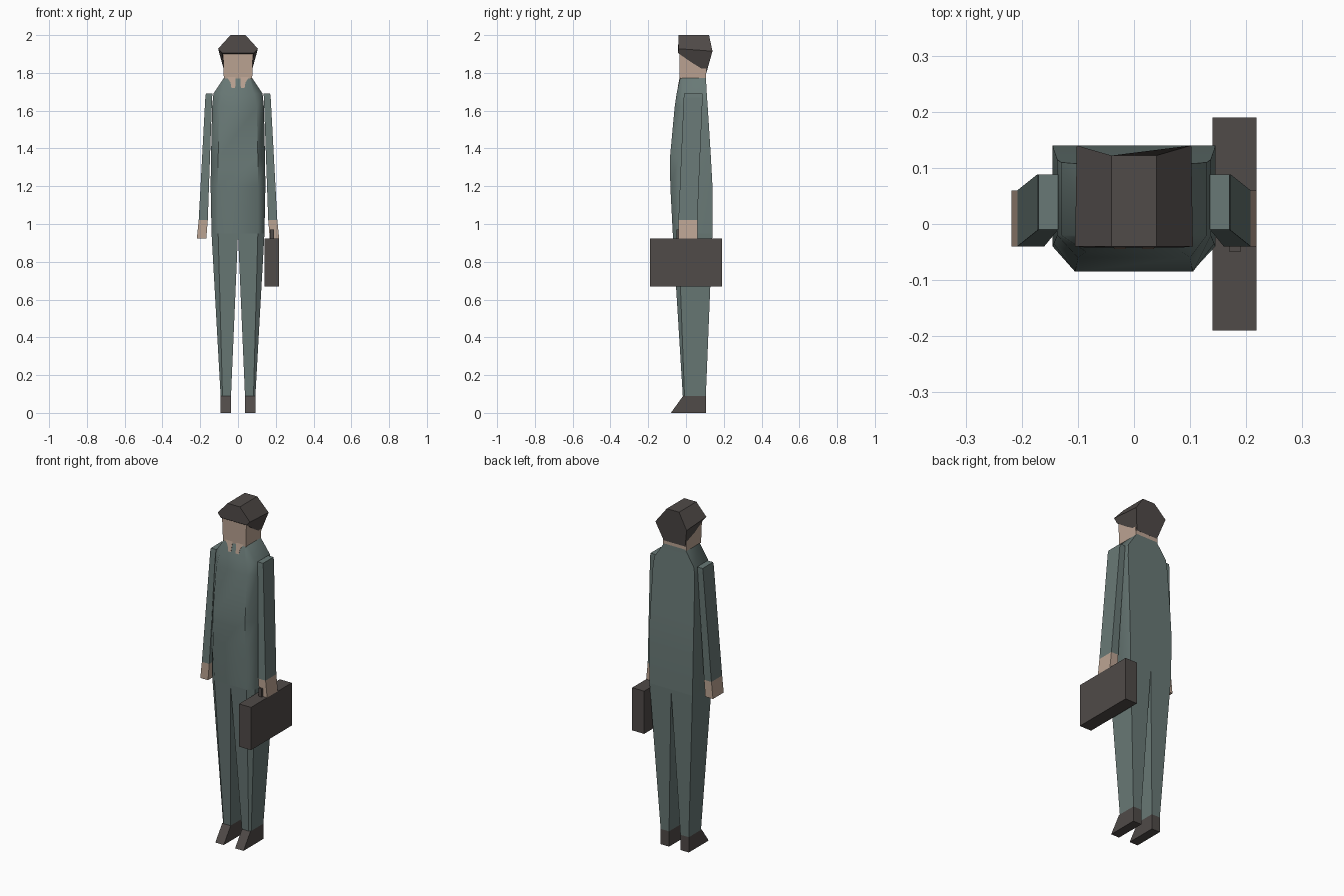
import bpy, bmesh, math

cube = bpy.data.objects.get("Cube")
if cube:
    bpy.data.objects.remove(cube, do_unlink=True)


def material(name, rgb):
    m = bpy.data.materials.new(name)
    m.use_nodes = True
    color = (*rgb, 1)
    m.diffuse_color = color
    bsdf = next(n for n in m.node_tree.nodes if n.type == 'BSDF_PRINCIPLED')
    bsdf.inputs["Base Color"].default_value = color
    bsdf.inputs["Roughness"].default_value = 0.8
    return m


SUIT = material("suit grey green", (0.14, 0.19, 0.18))
SKIN = material("skin", (0.50, 0.37, 0.29))
DARK = material("dark brown", (0.08, 0.069, 0.065))


def loft(name, rings, mat, smooth=0):
    """Bridge matching rings of points and cap both ends."""
    bm = bmesh.new()
    loops = [[bm.verts.new(p) for p in ring] for ring in rings]
    n = len(loops[0])
    for a, b in zip(loops, loops[1:]):
        for i in range(n):
            j = (i + 1) % n
            bm.faces.new((a[i], a[j], b[j], b[i]))
    bm.faces.new(loops[0])
    bm.faces.new(loops[-1])
    bmesh.ops.recalc_face_normals(bm, faces=bm.faces[:])
    mesh = bpy.data.meshes.new(name)
    bm.to_mesh(mesh)
    bm.free()
    mesh.materials.append(mat)
    ob = bpy.data.objects.new(name, mesh)
    bpy.context.collection.objects.link(ob)
    if smooth:
        bpy.ops.object.select_all(action='DESELECT')
        ob.select_set(True)
        bpy.context.view_layer.objects.active = ob
        bpy.ops.object.shade_smooth_by_angle(angle=math.radians(smooth))
    return ob


def rect(x0, x1, y0, y1, z, s=1):
    return [(s * x0, y0, z), (s * x1, y0, z), (s * x1, y1, z), (s * x0, y1, z)]


# Torso: flat back, bevelled front corners
def torso_ring(z, front_w, side_w, y_front, y_side, y_back):
    half = [(front_w, y_front), (side_w, y_side), (side_w, y_back)]
    return ([(x, y, z) for x, y in half] +
            [(-x, y, z) for x, y in reversed(half)])


loft("torso", [torso_ring(*r) for r in (
    (0.95, 0.105, 0.14, -0.07, -0.04, 0.14),
    (1.20, 0.105, 0.145, -0.083, -0.04, 0.14),
    (1.35, 0.105, 0.143, -0.085, -0.035, 0.132),
    (1.62, 0.10, 0.137, -0.06, -0.02, 0.115),
    (1.69, 0.085, 0.13, -0.05, -0.02, 0.11),
    (1.78, 0.06, 0.07, -0.03, -0.02, 0.105))], SUIT, 50)


# Legs and wedge shoes
def leg_ring(s, z, inner, front, outer, y_front, y_side, y_back):
    return [(s * inner, y_front, z), (s * front, y_front, z),
            (s * outer, y_side, z), (s * outer, y_back, z),
            (s * inner, y_back, z)]


for side, s in (("left", 1), ("right", -1)):
    loft(side + "_leg", [
        leg_ring(s, 0.95, 0, 0.105, 0.14, -0.07, -0.04, 0.14),
        leg_ring(s, 0.09, 0.037, 0.082, 0.092, -0.017, -0.008, 0.105)], SUIT)
    loft(side + "_shoe", [
        rect(0.037, 0.092, -0.08, 0.105, 0, s),
        rect(0.037, 0.092, -0.015, 0.105, 0.09, s)], DARK)

    # Sleeves lean outward and forward, ending in block hands
    cuff = rect(0.16, 0.208, -0.04, 0.06, 1.02, s)
    loft(side + "_sleeve", [
        cuff, rect(0.137, 0.173, -0.012, 0.088, 1.67, s),
        rect(0.135, 0.17, -0.01, 0.088, 1.69, s)], SUIT)
    loft(side + "_hand", [
        rect(0.168, 0.218, -0.04, 0.06, 0.922, s), cuff], SKIN)

    # Open collar patches of skin
    outline = [(0.06, 1.78), (0.012, 1.78), (0.015, 1.72), (0.035, 1.72),
               (0.04, 1.75)]
    loft(side + "_collar_opening", [
        [(s * x, -0.03 - 0.19 * (1.78 - z) + d, z) for x, z in outline]
        for d in (-0.003, 0.003)], SKIN)

# Head
loft("head", [rect(-0.075, 0.075, -0.033, 0.105, 1.77),
              rect(-0.08, 0.08, -0.036, 0.105, 1.93)], SKIN)


# Hair: six-sided shell, short in front and low at the nape
def hair_ring(top_y, wide, low):
    half = [(0.04, top_y, 2.0), wide, low]
    return half + [(-x, y, z) for x, y, z in reversed(half)]


loft("hair", [
    hair_ring(-0.04, (0.105, -0.04, 1.928), (0.084, -0.042, 1.905)),
    hair_ring(0.122, (0.102, 0.14, 1.915), (0.07, 0.108, 1.80))], DARK, 50)

# Briefcase with its handle in the left hand
loft("briefcase", [rect(0.14, 0.218, -0.19, 0.19, z)
                   for z in (0.67, 0.922)], DARK)
loft("briefcase_handle", [rect(0.17, 0.19, -0.05, 0.05, z)
                          for z in (0.92, 0.97)], DARK)
